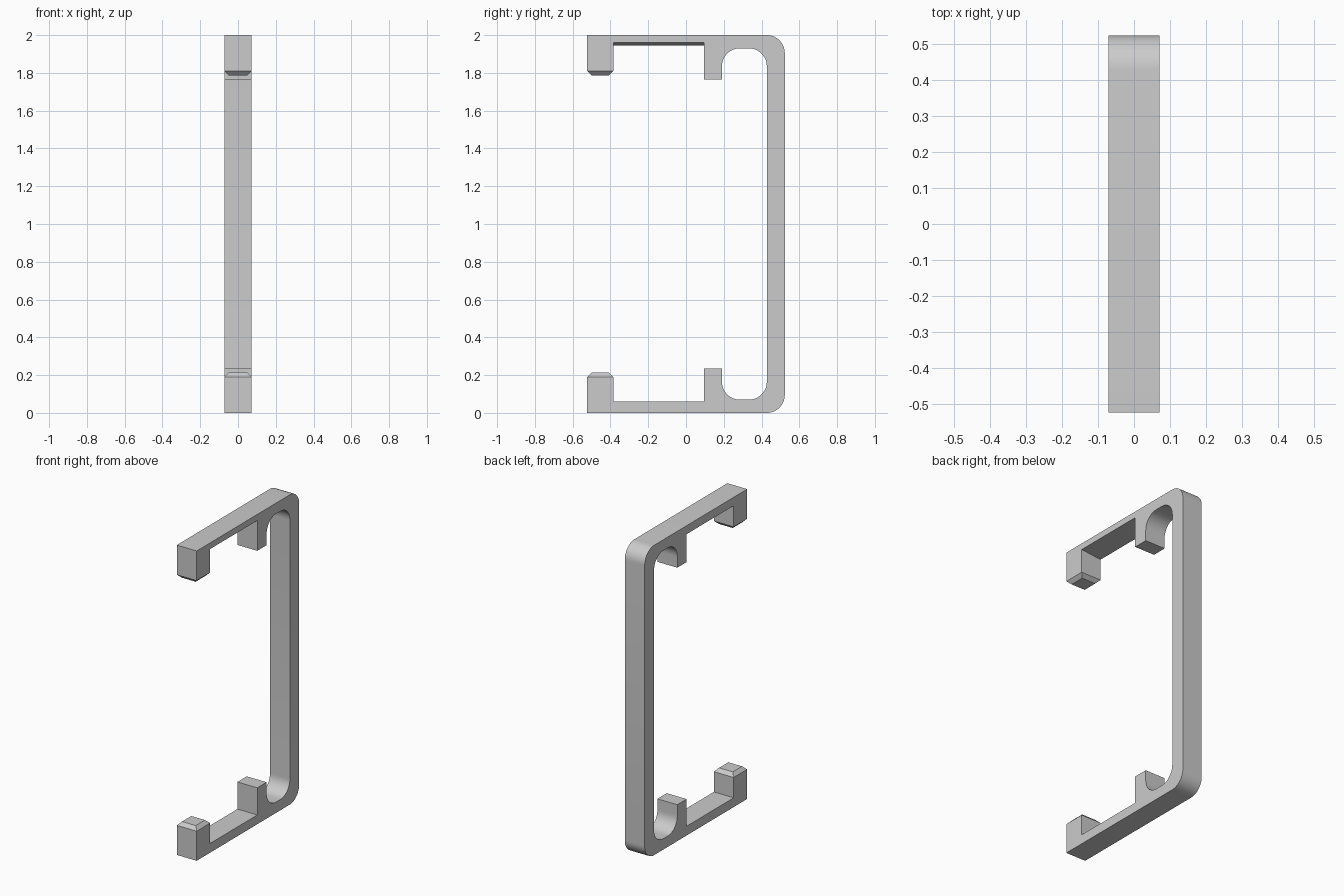
import bpy, bmesh
from math import sin, cos, radians

cube = bpy.data.objects.get("Cube")
if cube:
    bpy.data.objects.remove(cube, do_unlink=True)

HALF_WIDTH = 0.071
FRONT, TIP_BACK, TIP = -0.523, -0.385, 0.787   # tip block of each arm
CHAMFER = 0.022
RADIUS = 0.095


def arc(y, h, start, end, steps=12):
    """Points of a round corner about (y, h)."""
    angles = [radians(start + (end - start) * i / steps) for i in range(steps + 1)]
    return [(y + RADIUS * cos(a), h + RADIUS * sin(a)) for a in angles]


# Upper half of the side profile, h measured from mid height
upper = arc(0.428, 0.905, 0, 90)
upper += [(FRONT, 1), (FRONT, TIP), (TIP_BACK, TIP), (TIP_BACK, 0.94),
          (0.095, 0.94), (0.095, 0.765), (0.19, 0.765)]
upper += arc(0.285, 0.835, 180, 90) + arc(0.333, 0.835, 90, 0)
profile = upper + [(y, -h) for y, h in reversed(upper)]

# Extrude the profile across the width
bm = bmesh.new()
side = bm.faces.new([bm.verts.new((-HALF_WIDTH, y, 1 + h)) for y, h in profile])
extruded = bmesh.ops.extrude_face_region(bm, geom=[side])["geom"]
bmesh.ops.translate(bm, vec=(2 * HALF_WIDTH, 0, 0),
                    verts=[v for v in extruded if isinstance(v, bmesh.types.BMVert)])
if not any(f is side for f in bm.faces):
    bm.faces.new([v for v in bm.verts if v.co.x < 0][:len(profile)])

# Slanted underside of the upper arm
for v in bm.verts:
    if abs(v.co.z - 1.94) < 1e-4 and v.co.y < 0.1:
        v.co.z = 1.96 if v.co.x > 0 else 1.945

# Chamfered tips
tip_edges = [e for e in bm.edges
             if all(v.co.y < TIP_BACK + 0.01 and abs(abs(v.co.z - 1) - TIP) < 1e-4
                    for v in e.verts)]
bmesh.ops.bevel(bm, geom=tip_edges, offset=CHAMFER, offset_type='OFFSET',
                segments=1, affect='EDGES')
bmesh.ops.recalc_face_normals(bm, faces=bm.faces[:])

mesh = bpy.data.meshes.new("clip_bracket")
bm.to_mesh(mesh)
bm.free()
bracket = bpy.data.objects.new("clip_bracket", mesh)
bpy.context.collection.objects.link(bracket)

# Plain grey material
grey = bpy.data.materials.new("plain_grey")
grey.use_nodes = True
color = (0.6, 0.6, 0.6, 1)
grey.diffuse_color = color
grey.node_tree.nodes["Principled BSDF"].inputs["Base Color"].default_value = color
mesh.materials.append(grey)

bpy.context.view_layer.objects.active = bracket
bracket.select_set(True)
bpy.ops.object.shade_smooth_by_angle(angle=radians(30))
